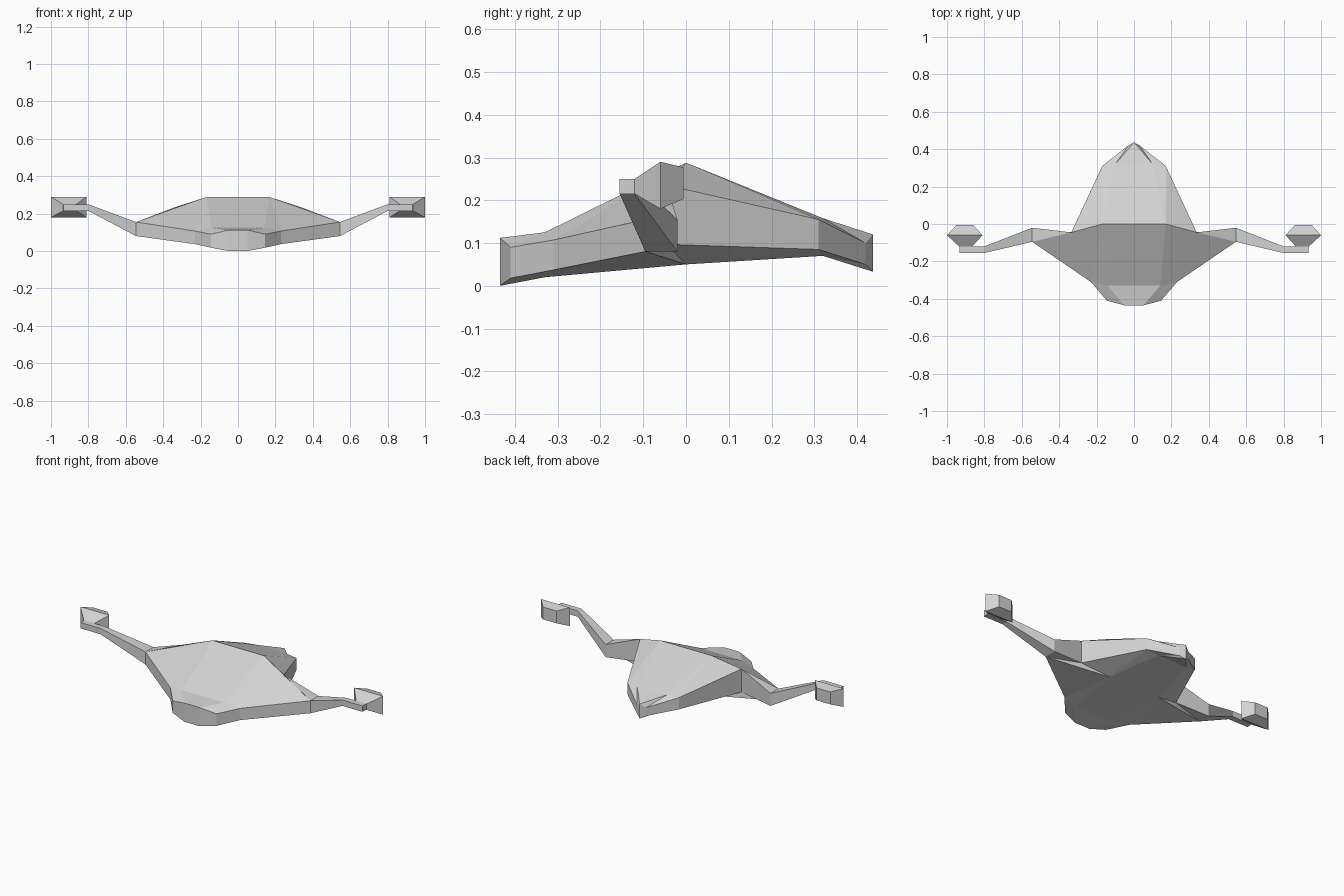
import bpy
import bmesh

cube = bpy.data.objects.get("Cube")
if cube:
    bpy.data.objects.remove(cube, do_unlink=True)

grey = bpy.data.materials.new("hull_grey")
grey.use_nodes = True
colour = (0.65, 0.65, 0.65, 1)
grey.diffuse_color = colour
grey.node_tree.nodes["Principled BSDF"].inputs["Base Color"].default_value = colour


def finish(bm, name):
    bmesh.ops.remove_doubles(bm, verts=bm.verts, dist=0.0005)
    bmesh.ops.recalc_face_normals(bm, faces=bm.faces)
    mesh = bpy.data.meshes.new(name)
    bm.to_mesh(mesh)
    bm.free()
    mesh.materials.append(grey)
    obj = bpy.data.objects.new(name, mesh)
    bpy.context.collection.objects.link(obj)
    return obj


def loft(name, sections, cap_start):
    """Skin a row of four-cornered sections and close the ends."""
    bm = bmesh.new()
    rings = [[bm.verts.new(p) for p in s] for s in sections]
    for a, b in zip(rings, rings[1:]):
        for i in range(4):
            j = (i + 1) % 4
            bm.faces.new((a[i], a[j], b[j], b[i]))
    bm.faces.new(rings[-1])
    if cap_start:
        bm.faces.new(rings[0])
    return finish(bm, name)


def across_x(x, y0, y1, z0, z1):
    return [(x, y0, z0), (x, y1, z0), (x, y1, z1), (x, y0, z1)]


def across_y(y, x0, x1, z0, z1):
    return [(x0, y, z0), (x1, y, z0), (x1, y, z1), (x0, y, z1)]


# Hull: plan points of one half, each with a lower and an upper height
plan = {
    "nose": (0.05, -0.435, 0.0, 0.112),
    "cheek": (0.145, -0.41, 0.018, 0.09),
    "shoulder": (0.23, -0.31, 0.037, 0.107),
    "tip_front": (0.545, -0.095, 0.08, 0.155),
    "tip_back": (0.545, -0.02, 0.08, 0.155),
    "root": (0.335, -0.045, 0.097, 0.235),
    "flank": (0.17, 0.31, 0.085, 0.155),
    "stern": (0.03, 0.42, 0.05, 0.10),
    "tail": (0.0, 0.437, 0.033, 0.12),
    "brow": (0.14, -0.33, 0.02, 0.125),
    "crest": (0.17, 0.0, 0.05, 0.288),
    "rump": (0.10, 0.32, 0.07, 0.158),
}
panels = [
    "nose cheek brow", "cheek shoulder brow", "shoulder crest brow",
    "shoulder tip_front crest", "tip_front root crest",
    "tip_front tip_back root", "root flank crest", "flank rump crest",
    "flank stern rump", "stern tail rump",
]
rim = ["nose", "cheek", "shoulder", "tip_front", "tip_back",
       "root", "flank", "stern", "tail"]
spine = ["nose", "brow", "crest", "rump", "tail"]

bm = bmesh.new()
cache = {}


def vert(name, level, side):
    x, y, low, high = plan[name]
    key = (name, level, side if x else 1)
    if key not in cache:
        cache[key] = bm.verts.new((side * x, y, high if level else low))
    return cache[key]


def face(*verts):
    bm.faces.new(list(dict.fromkeys(verts)))


for side in (1, -1):
    for level in (0, 1):
        for panel in panels:
            face(*[vert(n, level, side) for n in panel.split()])
    # Side walls, left open where the arm joins
    for a, b in zip(rim, rim[1:]):
        if a != "tip_front":
            face(vert(a, 0, side), vert(b, 0, side),
                 vert(b, 1, side), vert(a, 1, side))
# Centre panels on deck and belly
for level in (0, 1):
    for a, b in zip(spine, spine[1:]):
        face(vert(a, level, 1), vert(b, level, 1),
             vert(b, level, -1), vert(a, level, -1))
# Blunt nose wall
face(vert("nose", 0, 1), vert("nose", 1, 1), vert("nose", 1, -1), vert("nose", 0, -1))
finish(bm, "hull")

# Arms and end pods
arm = loft("arms", [
    across_x(0.545, -0.095, -0.02, 0.08, 0.155),
    across_x(0.80, -0.155, -0.12, 0.215, 0.25),
    across_x(0.932, -0.155, -0.12, 0.215, 0.25)], False)
pod = loft("end_pods", [
    across_y(-0.12, 0.865, 0.935, 0.215, 0.25),
    across_y(-0.06, 0.81, 1.0, 0.18, 0.29),
    across_y(-0.006, 0.86, 0.95, 0.203, 0.277)], True)
for obj in (arm, pod):
    obj.modifiers.new("mirror", "MIRROR").use_axis[0] = True
